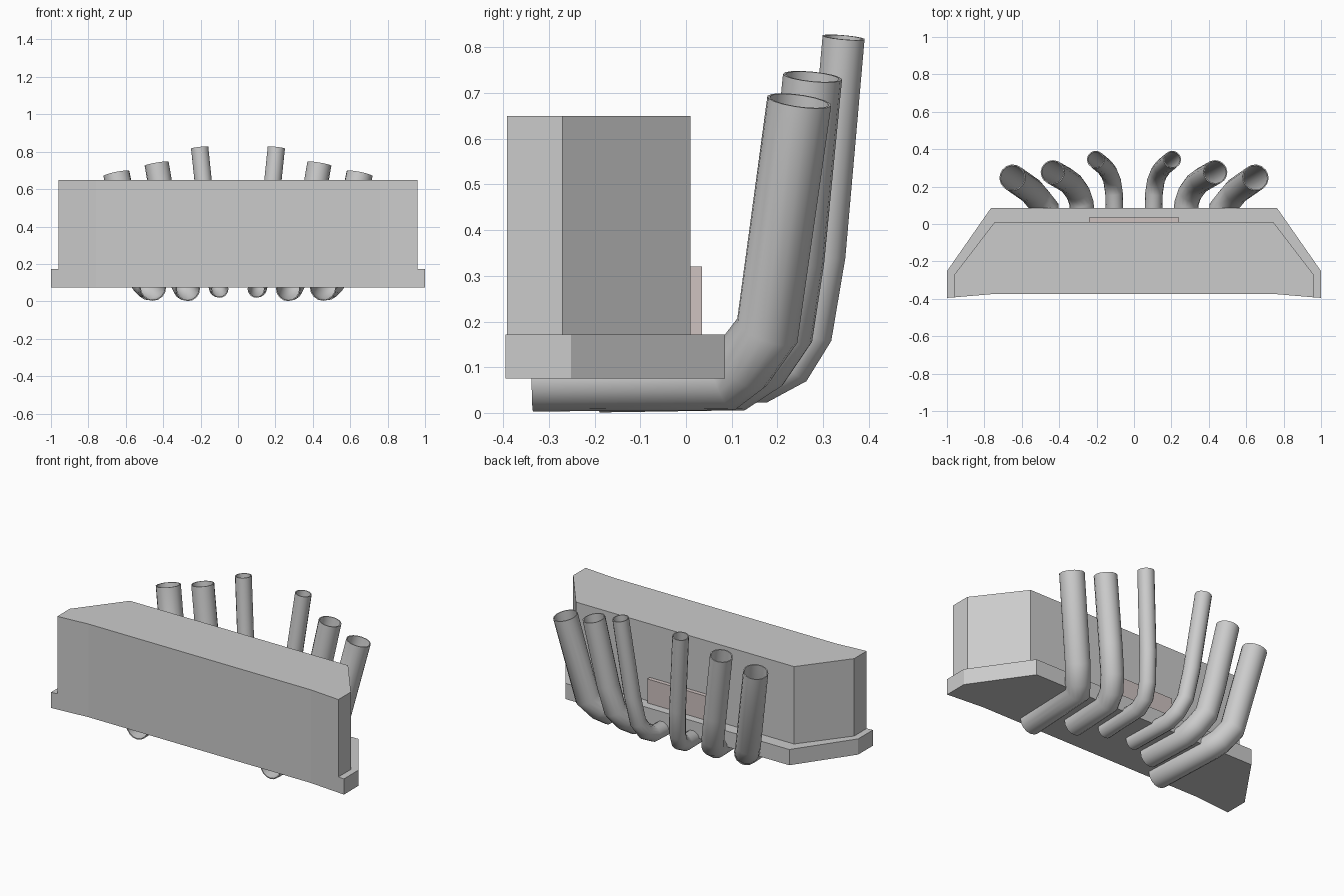
import bpy, bmesh
from mathutils import Vector

if "Cube" in bpy.data.objects:
    bpy.data.objects.remove(bpy.data.objects["Cube"])


def prism(name, half, z0, z1):
    """Extrude an outline given as its right half (back to front), mirrored over x."""
    outline = half + [(-x, y) for x, y in reversed(half)]
    bm = bmesh.new()
    face = bm.faces.new([bm.verts.new((x, y, z0)) for x, y in outline])
    up = bmesh.ops.extrude_face_region(bm, geom=[face])["geom"]
    bmesh.ops.translate(bm, vec=(0, 0, z1 - z0),
                        verts=[v for v in up if isinstance(v, bmesh.types.BMVert)])
    bmesh.ops.recalc_face_normals(bm, faces=bm.faces)
    mesh = bpy.data.meshes.new(name)
    bm.to_mesh(mesh)
    bm.free()
    ob = bpy.data.objects.new(name, mesh)
    bpy.context.collection.objects.link(ob)
    return ob


def pipe(name, points, radius):
    """Open round tube with a thin wall swept along a polyline."""
    curve = bpy.data.curves.new(name, "CURVE")
    curve.dimensions = "3D"
    curve.bevel_depth = radius
    curve.bevel_resolution = 6
    spline = curve.splines.new("POLY")
    spline.points.add(len(points) - 1)
    for p, co in zip(spline.points, points):
        p.co = (*co, 1)
    ob = bpy.data.objects.new(name, curve)
    bpy.context.collection.objects.link(ob)
    bpy.ops.object.select_all(action="DESELECT")
    ob.select_set(True)
    bpy.context.view_layer.objects.active = ob
    bpy.ops.object.convert(target="MESH")
    ob = bpy.context.object
    bm = bmesh.new()
    bm.from_mesh(ob.data)
    bmesh.ops.remove_doubles(bm, verts=bm.verts, dist=0.0005)
    bmesh.ops.recalc_face_normals(bm, faces=bm.faces)
    # Make the wall face outward before thickening it inward
    f = bm.faces[:][0]
    if f.normal.dot(f.calc_center_median() - (Vector(points[0]) + Vector(points[1])) / 2) < 0:
        bmesh.ops.reverse_faces(bm, faces=bm.faces)
    bm.to_mesh(ob.data)
    bm.free()
    wall = ob.modifiers.new("wall", "SOLIDIFY")
    wall.thickness = 0.006
    wall.offset = -1
    bpy.ops.object.modifier_apply(modifier="wall")
    bpy.ops.object.shade_smooth_by_angle(angle=0.8)


# Base slab and the taller housing on it, flush along the front
prism("base_slab", [(0.765, 0.085), (1, -0.252), (1, -0.395), (0.76, -0.375)], 0.075, 0.172)
prism("housing", [(0.745, 0.01), (0.96, -0.27), (0.96, -0.392), (0.76, -0.375)], 0.172, 0.65)

# Small plate on the back of the housing
plate = prism("back_plate", [(0.24, 0.035), (0.24, 0.005)], 0.172, 0.32)
mat = bpy.data.materials.new("plate_tint")
mat.diffuse_color = (0.62, 0.54, 0.53, 1)
mat.use_nodes = True
mat.node_tree.nodes["Principled BSDF"].inputs["Base Color"].default_value = mat.diffuse_color
plate.data.materials.append(mat)

# Bent pipes: under the slab, out of the back, then up and outward
pipes = {
    "outer_pipe": (0.071, [(0.455, -0.335, 0.074), (0.472, 0.086, 0.074), (0.505, 0.124, 0.106),
                           (0.55, 0.178, 0.18), (0.65, 0.248, 0.683)]),
    "middle_pipe": (0.065, [(0.268, -0.19, 0.066), (0.28, 0.11, 0.068), (0.30, 0.167, 0.107),
                            (0.335, 0.215, 0.177), (0.366, 0.238, 0.335), (0.435, 0.277, 0.736)]),
    "inner_pipe": (0.047, [(0.098, -0.13, 0.066), (0.107, 0.165, 0.068), (0.117, 0.232, 0.104),
                           (0.135, 0.275, 0.175), (0.155, 0.303, 0.345), (0.205, 0.345, 0.822)]),
}
for name, (radius, points) in pipes.items():
    for side, s in (("right", 1), ("left", -1)):
        pipe(f"{name}_{side}", [(s * x, y, z) for x, y, z in points], radius)
